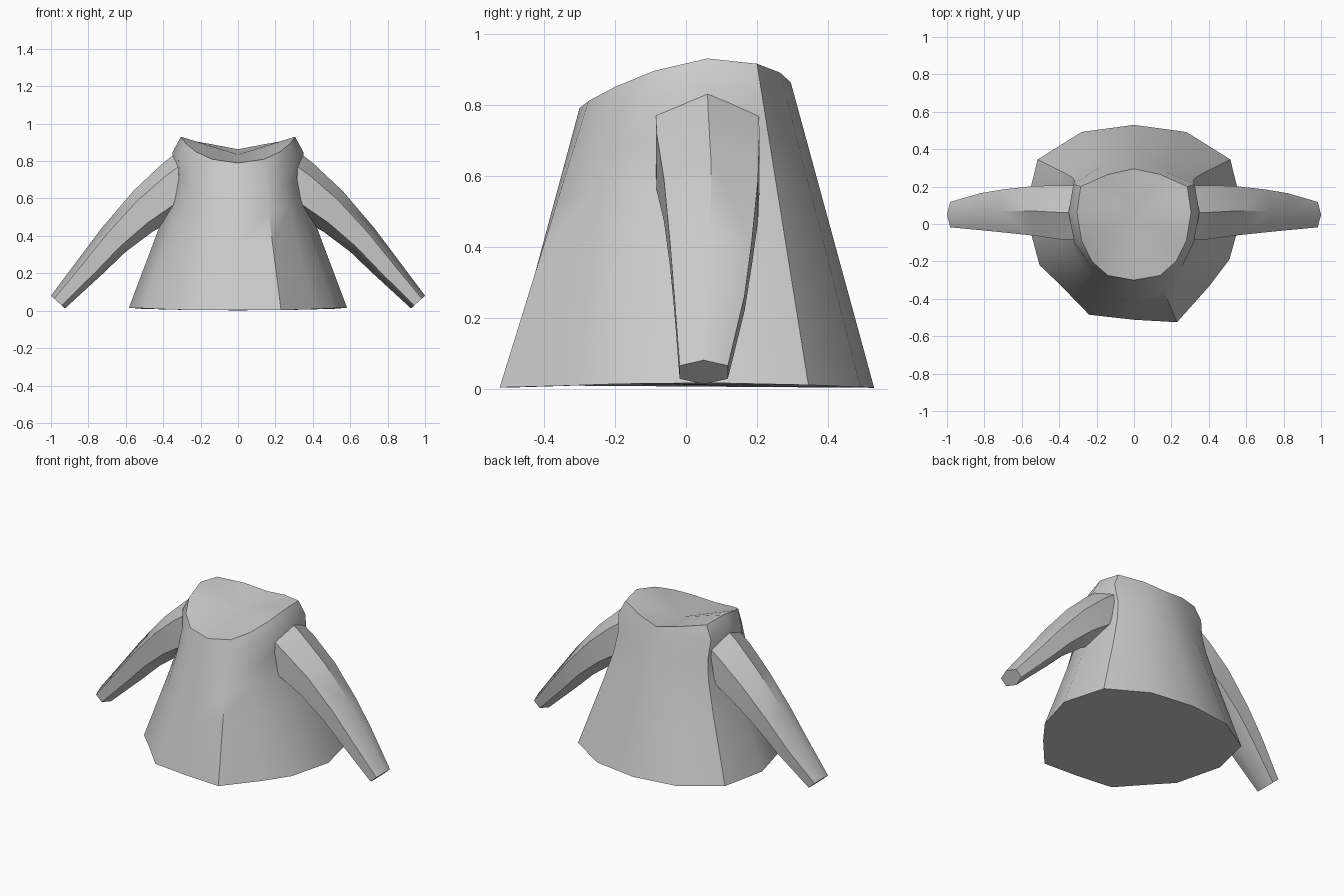
import bpy, bmesh
from mathutils import Vector

if "Cube" in bpy.data.objects:
    bpy.data.objects.remove(bpy.data.objects["Cube"])

grey = bpy.data.materials.new("light grey cloth")
grey.diffuse_color = (0.6, 0.6, 0.6, 1)
grey.use_nodes = True
grey.node_tree.nodes["Principled BSDF"].inputs["Base Color"].default_value = grey.diffuse_color


def loft(name, rings, cap_centre=None):
    """Skin a list of closed rings and close both ends."""
    bm = bmesh.new()
    loops = [[bm.verts.new(p) for p in ring] for ring in rings]
    n = len(loops[0])
    for a, b in zip(loops, loops[1:]):
        for i in range(n):
            j = (i + 1) % n
            bm.faces.new((a[i], a[j], b[j], b[i]))
    bm.faces.new(loops[0])
    if cap_centre:
        c = bm.verts.new(cap_centre)
        for i in range(n):
            bm.faces.new((loops[-1][i], loops[-1][(i + 1) % n], c))
    else:
        bm.faces.new(loops[-1])
    bmesh.ops.recalc_face_normals(bm, faces=bm.faces)
    mesh = bpy.data.meshes.new(name)
    bm.to_mesh(mesh)
    bm.free()
    mesh.materials.append(grey)
    obj = bpy.data.objects.new(name, mesh)
    bpy.context.collection.objects.link(obj)
    bpy.context.view_layer.objects.active = obj
    obj.select_set(True)
    bpy.ops.object.shade_smooth_by_angle(angle=0.7)
    obj.select_set(False)
    return obj


def mirrored(half):
    """Complete a ring from its right half, front centre to back centre."""
    return half + [(-p[0], *p[1:]) for p in half[-2:0:-1]]


# Neck opening and hem outlines
neck = mirrored([(0, -.30, .79), (.14, -.275, .81), (.225, -.20, .85),
                 (.28, -.09, .895), (.305, .06, .93), (.285, .20, .915),
                 (.14, .265, .89), (0, .295, .863)])
hem = mirrored([(0, -.512, .003), (.23, -.525, .003), (.40, -.335, .008),
                (.51, -.19, .013), (.583, .07, .016), (.515, .345, .010),
                (.28, .492, .004), (0, .53, .002)])
# The left front of the hem is cut a little flatter
hem[13] = (-.24, -.485, .003)
hem[12] = (-.40, -.32, .008)
hem[11] = (-.505, -.22, .013)

# Body: waisted sides, with a small shoulder swell under the neck
rings = []
for f, side in ((0, 1), (.2, .975), (.45, .935), (.65, .91),
                (.78, .94), (.91, 1.06), (1, 1)):
    ring = []
    for h, k in zip(hem, neck):
        p = Vector(h).lerp(Vector(k), f)
        if abs(k[0]) > .25:
            p.x *= side
        elif side < 1:
            p.x *= (1 + side) / 2
        ring.append(p)
    rings.append(ring)
loft("body", rings, (0, .06, .835))

# Sleeves: top x, top z, bottom x, bottom z, front y, back y
sections = [(.31, .86, .30, .50, -.085, .205),
            (.40, .79, .34, .49, -.083, .207),
            (.56, .64, .46, .42, -.062, .203),
            (.73, .44, .60, .315, -.045, .185),
            (.85, .28, .72, .20, -.033, .165),
            (1.0, .08, .925, .012, -.018, .118)]
for side, name in ((1, "right_sleeve"), (-1, "left_sleeve")):
    tube = []
    for tx, tz, bx, bz, yf, yb in sections:
        ym = (yf + yb) / 2
        ring = []
        for y, t in ((ym, 0), (yb, .23), (yb, .77), (ym, 1), (yf, .77), (yf, .23)):
            ring.append((side * (tx + (bx - tx) * t), y, tz + (bz - tz) * t))
        tube.append(ring)
    sleeve = loft(name, tube)
    # Round the cloth across the tube, keep the cuff crisp
    bpy.context.view_layer.objects.active = sleeve
    sleeve.select_set(True)
    bpy.ops.object.shade_smooth_by_angle(angle=1.2)
    sleeve.select_set(False)
